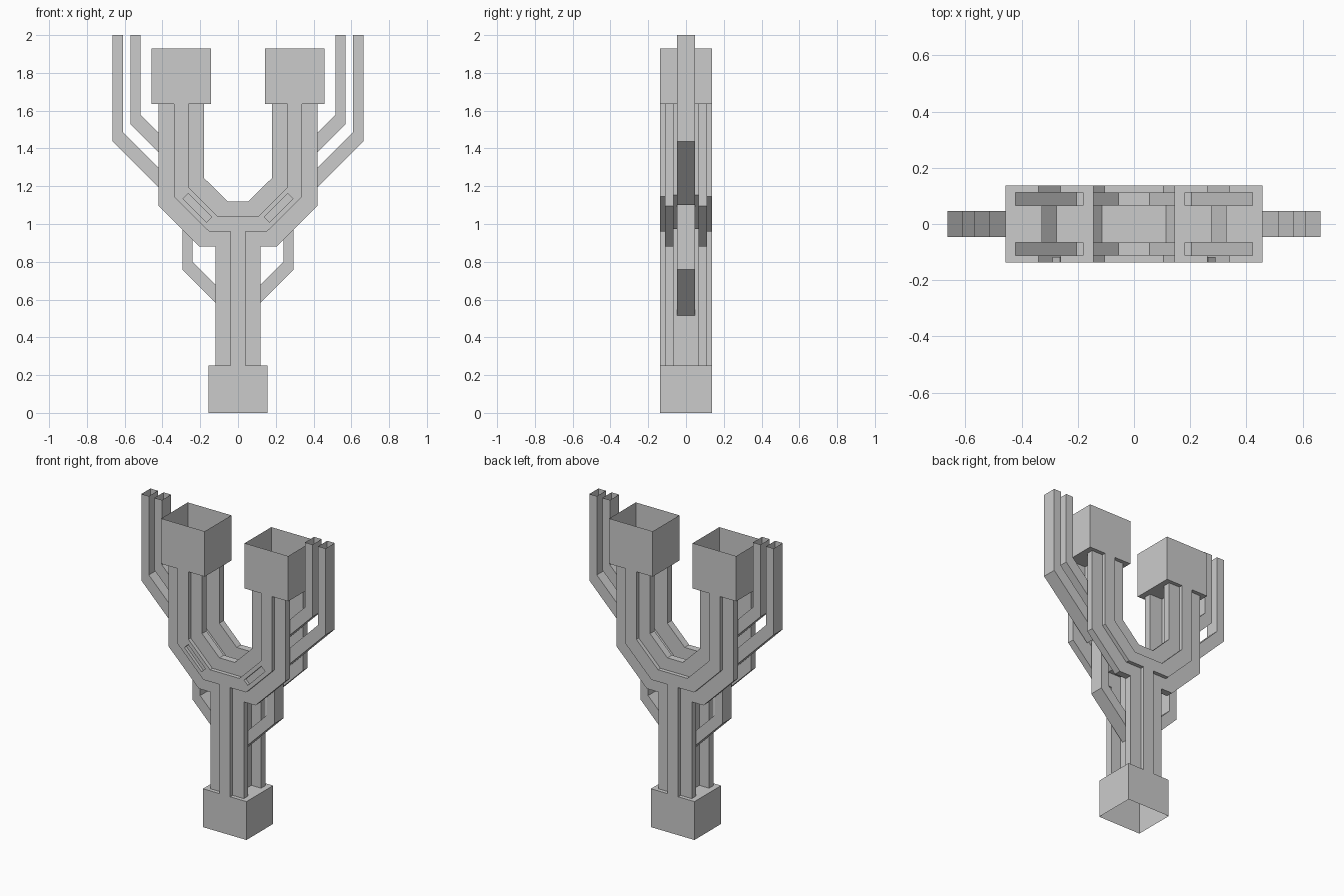
import bpy, bmesh
from mathutils import Vector

if "Cube" in bpy.data.objects:
    bpy.data.objects.remove(bpy.data.objects["Cube"])

Y_WEB, Y_FLANGE, Y_RIB = 0.066, 0.112, 0.137      # half depths of the layers
X_FLANGE, X_RIB, X_WEB, X_STEM_WEB = 0.12, 0.039, 0.026, 0.05
Z_BASE, Z_POD, Z_POD_TOP = 0.25, 1.635, 1.93
X_ARM = 0.301


def finish(name, bm):
    me = bpy.data.meshes.new(name)
    bm.to_mesh(me)
    bm.free()
    ob = bpy.data.objects.new(name, me)
    bpy.context.collection.objects.link(ob)
    return ob


def prism(name, pts, y0, y1):
    """Closed solid: an x/z outline extruded along y."""
    bm = bmesh.new()
    f = bm.faces.new([bm.verts.new((x, y0, z)) for x, z in pts])
    ext = bmesh.ops.extrude_face_region(bm, geom=[f], use_keep_orig=True)
    vs = [g for g in ext["geom"] if isinstance(g, bmesh.types.BMVert)]
    bmesh.ops.translate(bm, vec=(0, y1 - y0, 0), verts=vs)
    bmesh.ops.recalc_face_normals(bm, faces=bm.faces)
    return finish(name, bm)


def open_faces(ob, test):
    """Remove the faces whose every vertex passes the test."""
    bm = bmesh.new()
    bm.from_mesh(ob.data)
    dead = [f for f in bm.faces if all(test(v.co) for v in f.verts)]
    bmesh.ops.delete(bm, geom=dead, context='FACES')
    bm.to_mesh(ob.data)
    bm.free()


def near(a, b):
    return abs(a - b) < 1e-4


def fork_outline(d, stem):
    k = 0.62 * d
    half = [(stem, Z_BASE), (stem, 1 - d), (0.13 + k, 1 - d), (X_ARM + d, 1.17 - k),
            (X_ARM + d, Z_POD), (X_ARM - d, Z_POD), (X_ARM - d, 1.17 + k), (0.13 - k, 1 + d)]
    return half + [(-x, z) for x, z in reversed(half)]


def end_open(v):
    return near(v.z, Z_BASE) or near(v.z, Z_POD)


# central web between the two frames
web = prism("fork_web", fork_outline(X_WEB, X_STEM_WEB), -Y_WEB, Y_WEB)
open_faces(web, lambda v: near(v.z, Z_BASE))
open_faces(web, lambda v: near(v.z, Z_POD))
for y in (-Y_WEB, Y_WEB):
    open_faces(web, lambda v: near(v.y, y))

for side, s in (("front", -1), ("back", 1)):
    # wide frame and the narrow raised rib on it
    frame = prism(side + "_frame", fork_outline(X_FLANGE, X_FLANGE), s * Y_WEB, s * Y_FLANGE)
    rib = prism(side + "_rib", fork_outline(X_RIB, X_RIB), s * Y_FLANGE, s * Y_RIB)
    if side == "front":
        # diagonal recesses in the front rib only
        for m in (-1, 1):
            c, a, b = Vector((0.215, 1.085)), Vector((0.062, 0.062)), Vector((-0.0135, 0.0135))
            pts = [c + a + b, c - a + b, c - a - b, c + a - b]
            cut = prism("recess_cutter", [(m * p.x, p.y) for p in pts], -0.16, -0.117)
            cut.hide_render = True
            mod = rib.modifiers.new("recess", 'BOOLEAN')
            mod.operation, mod.object, mod.solver = 'DIFFERENCE', cut, 'EXACT'
            bpy.context.view_layer.objects.active = rib
            bpy.ops.object.modifier_apply(modifier=mod.name)
            bpy.data.objects.remove(cut)
    open_faces(rib, lambda v: near(v.y, s * Y_FLANGE))
    for ob in (frame, rib):
        open_faces(ob, lambda v: near(v.z, Z_BASE))
        open_faces(ob, lambda v: near(v.z, Z_POD))


def socket(name, cx, z_plate, z_open, web_w):
    """Open box whose closed end is pierced by the hollow beam section."""
    hx, hy = 0.157, Y_RIB
    bm = bmesh.new()
    quad = lambda *p: bm.faces.new([bm.verts.new((cx + x, y, z)) for x, y, z in p])
    ring = [(-hx, -hy), (hx, -hy), (hx, hy), (-hx, hy)]
    for i in range(4):
        (x0, y0), (x1, y1) = ring[i], ring[(i + 1) % 4]
        quad((x0, y0, z_plate), (x1, y1, z_plate), (x1, y1, z_open), (x0, y0, z_open))
    # end plate as strips left and right of each layer of the section
    layers = [(-Y_RIB, -Y_FLANGE, X_RIB), (-Y_FLANGE, -Y_WEB, X_FLANGE), (-Y_WEB, Y_WEB, web_w),
              (Y_WEB, Y_FLANGE, X_FLANGE), (Y_FLANGE, Y_RIB, X_RIB)]
    for y0, y1, w in layers:
        for x0, x1 in ((-hx, -w), (w, hx)):
            quad((x0, y0, z_plate), (x1, y0, z_plate), (x1, y1, z_plate), (x0, y1, z_plate))
    bmesh.ops.remove_doubles(bm, verts=bm.verts, dist=1e-5)
    bmesh.ops.recalc_face_normals(bm, faces=bm.faces)
    return finish(name, bm)


# base and the two upper boxes
socket("base_box", 0, Z_BASE, 0, X_STEM_WEB)
for name, m in (("left", -1), ("right", 1)):
    socket(name + "_upper_box", m * X_ARM, Z_POD, Z_POD_TOP, X_WEB)

# hollow side tubes, bent at 45 degrees into the web
TUBES = {
    "outer_tube": [(0.664, 2), (0.664, 1.437), (0.327, 1.1), (0.327, 1.204), (0.61, 1.487), (0.61, 2)],
    "inner_tube": [(0.57, 2), (0.57, 1.53), (0.327, 1.287), (0.327, 1.389), (0.515, 1.577), (0.515, 2)],
    "lower_tube": [(0.295, 1.125), (0.295, 0.76), (0.05, 0.515), (0.05, 0.61), (0.24, 0.80), (0.24, 1.07)],
}
for name, pts in TUBES.items():
    for side, m in (("left", -1), ("right", 1)):
        tube = prism(side + "_" + name, [(m * x, z) for x, z in pts], -0.047, 0.047)
        ends = (pts[0], pts[5]), (pts[2], pts[3])
        for pair in ends:
            open_faces(tube, lambda v: any(near(m * v.x, p[0]) and near(v.z, p[1]) for p in pair))
